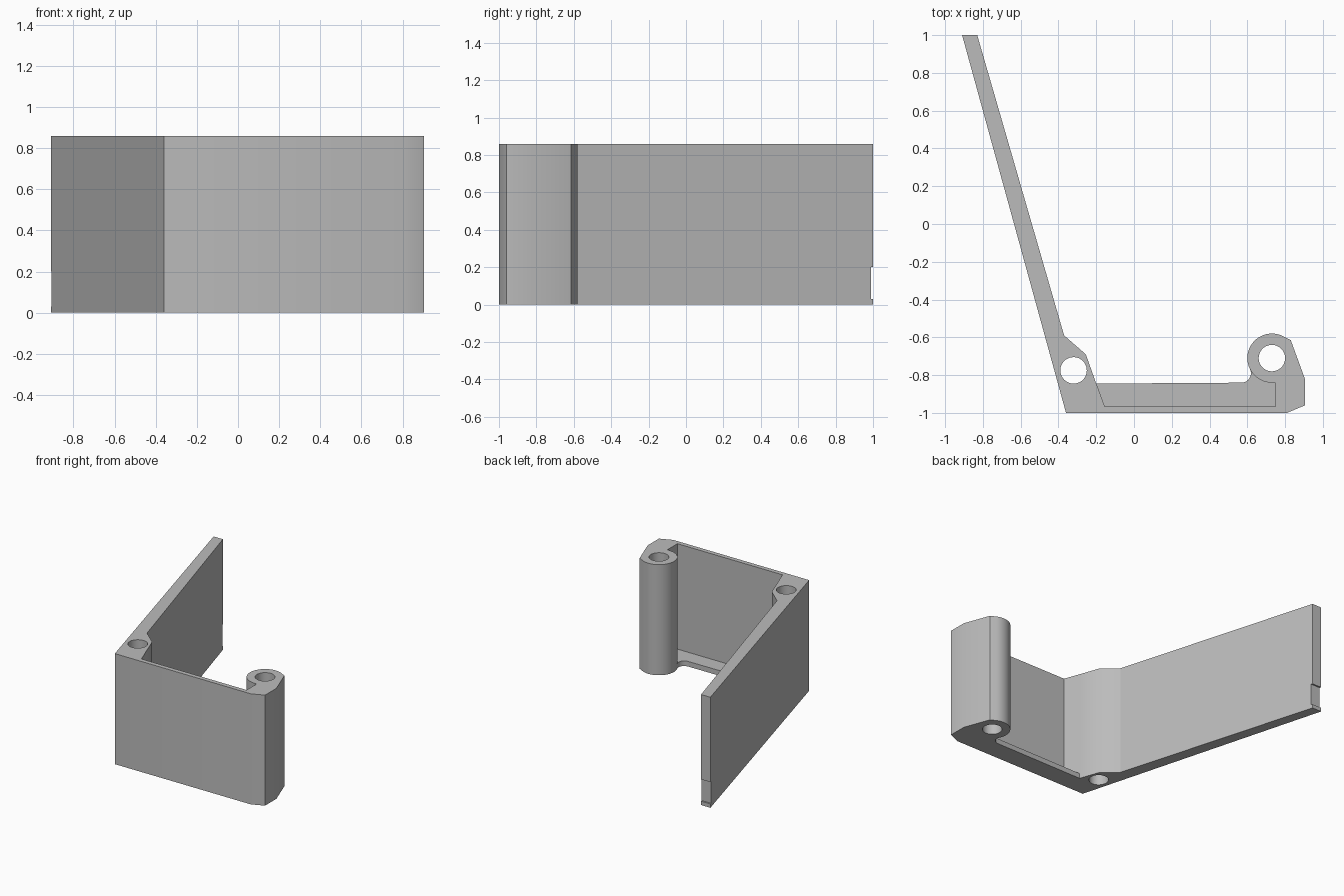
import bpy, bmesh
from math import cos, sin, radians

if "Cube" in bpy.data.objects:
    bpy.data.objects.remove(bpy.data.objects["Cube"])

HEIGHT = 0.86
LEDGE = 0.04
BOSS = (0.73, -0.71)
POST = (-0.32, -0.775)

grey = bpy.data.materials.new("plain grey")
grey.use_nodes = True
grey.diffuse_color = (0.5, 0.5, 0.5, 1)
grey.node_tree.nodes["Principled BSDF"].inputs["Base Color"].default_value = (0.5, 0.5, 0.5, 1)


def arc(centre, radius, start, end, steps):
    angles = [radians(start + (end - start) * i / steps) for i in range(steps + 1)]
    return [(centre[0] + radius * cos(a), centre[1] + radius * sin(a)) for a in angles]


def prism(name, outline, low, high):
    bm = bmesh.new()
    face = bm.faces.new([bm.verts.new((x, y, low)) for x, y in outline])
    top = bmesh.ops.extrude_face_region(bm, geom=[face])["geom"]
    bmesh.ops.translate(bm, vec=(0, 0, high - low),
                        verts=[v for v in top if isinstance(v, bmesh.types.BMVert)])
    bmesh.ops.recalc_face_normals(bm, faces=bm.faces)
    mesh = bpy.data.meshes.new(name)
    bm.to_mesh(mesh)
    bm.free()
    mesh.materials.append(grey)
    obj = bpy.data.objects.new(name, mesh)
    bpy.context.collection.objects.link(obj)
    return obj


# Bracket outline: slanted wall, corner post, ledge, fillet, round boss, chamfers
outline = [(-0.36, -1), (0.81, -1), (0.905, -0.96), (0.905, -0.82), (0.83, -0.615)]
outline += arc(BOSS, 0.13, 63, 206.4, 28)
outline += arc((0.569, -0.79), 0.05, 26.4, -90, 12)[1:]
outline += [(-0.2, -0.845), (-0.255, -0.69), (-0.37, -0.59), (-0.83, 1), (-0.91, 1)]
bracket = prism("bracket", outline, 0, HEIGHT)

# Pocket behind the thin front panel, above the ledge
pocket = [(-0.155, -0.965), (0.75, -0.965), (0.75, -0.843)]
pocket += arc(BOSS, 0.13, 270, 206.4, 14)
pocket += [(0.5, -0.7), (0.0, -0.7), (-0.2, -0.843)]
cutters = [prism("pocket_cutter", pocket, LEDGE, HEIGHT + 0.1)]

# Screw holes and the shallow notch in the wall end
for name, centre in (("boss_hole_cutter", BOSS), ("post_hole_cutter", POST)):
    cutters.append(prism(name, arc(centre, 0.07, 0, 352.5, 47), -0.1, HEIGHT + 0.1))
notch = [(-1, 0.988), (-0.7, 0.988), (-0.7, 1.1), (-1, 1.1)]
cutters.append(prism("notch_cutter", notch, 0.03, 0.2))

# Apply the cuts and shade
bpy.ops.object.select_all(action="DESELECT")
bpy.context.view_layer.objects.active = bracket
bracket.select_set(True)
for cutter in cutters:
    cutter.hide_render = True
    mod = bracket.modifiers.new(cutter.name, "BOOLEAN")
    mod.operation = "DIFFERENCE"
    mod.solver = "EXACT"
    mod.object = cutter
    bpy.ops.object.modifier_apply(modifier=mod.name)
    bpy.data.objects.remove(cutter)
bpy.ops.object.shade_smooth_by_angle(angle=radians(30))
